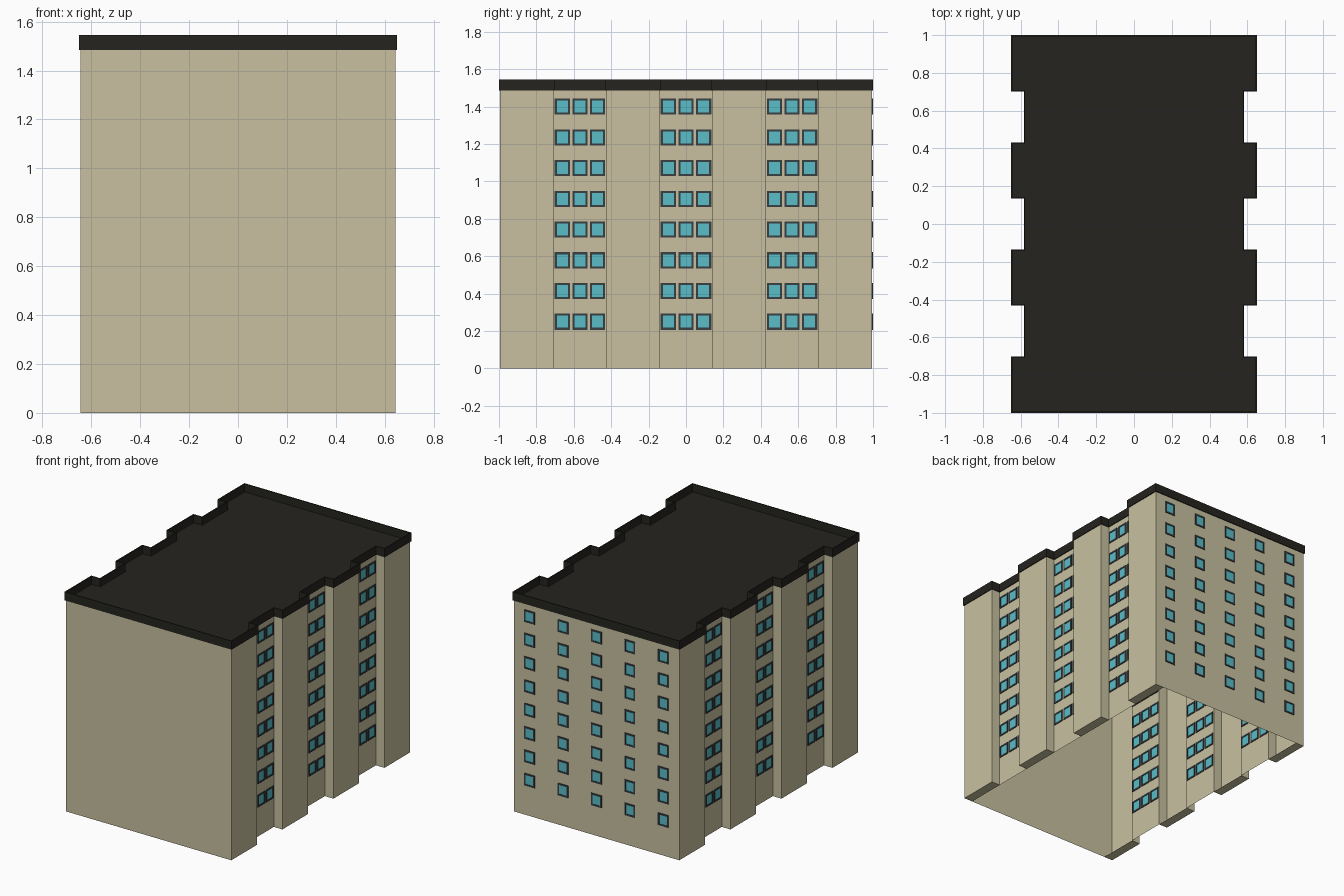
import bpy, bmesh
from mathutils import Matrix, Vector

if "Cube" in bpy.data.objects:
    bpy.data.objects.remove(bpy.data.objects["Cube"])

X, R, Y = 0.644, 0.577, 0.994          # pier face, recess face, end wall
CENTRES, HALF = (-0.567, 0.0, 0.567), 0.141   # recess bays along y
WALL_TOP, TOP = 1.485, 1.545
ROWS = [0.25 + i * 0.1643 for i in range(8)]


def material(name, rgb):
    m = bpy.data.materials.new(name)
    m.diffuse_color = (*rgb, 1)
    m.use_nodes = True
    m.node_tree.nodes["Principled BSDF"].inputs["Base Color"].default_value = m.diffuse_color
    return m


TAN = material("tan_wall", (0.58, 0.53, 0.35))
DARK = material("dark_roof", (0.018, 0.017, 0.013))
FRAME = material("window_frame", (0.04, 0.05, 0.055))
GLASS = material("blue_glass", (0.10, 0.51, 0.58))


def finish(bm, name, mat):
    me = bpy.data.meshes.new(name)
    bm.to_mesh(me)
    bm.free()
    me.materials.append(mat)
    ob = bpy.data.objects.new(name, me)
    bpy.context.collection.objects.link(ob)
    return ob


def outline(d):
    """Counter-clockwise plan with three recesses per long side, offset outward by d."""
    right = [(X + d, -Y - d)]
    for c in CENTRES:
        a, b = c - HALF + d, c + HALF - d
        right += [(X + d, a), (R + d, a), (R + d, b), (X + d, b)]
    right.append((X + d, Y + d))
    return right + [(-x, -y) for x, y in right]


def loop(bm, d, z):
    return [bm.verts.new((x, y, z)) for x, y in outline(d)]


def bridge(bm, a, b):
    n = len(a)
    for i in range(n):
        j = (i + 1) % n
        bm.faces.new((a[i], a[j], b[j], b[i]))


# Wall shell, open below except under the projecting piers
bm = bmesh.new()
bridge(bm, loop(bm, 0, 0), loop(bm, 0, WALL_TOP))
edges = [-Y] + [c + s * HALF for c in CENTRES for s in (-1, 1)] + [Y]
for y0, y1 in zip(edges[::2], edges[1::2]):
    for s in (-1, 1):
        pts = [(s * R, y0, 0), (s * R, y1, 0), (s * X, y1, 0), (s * X, y0, 0)]
        if s < 0:
            pts.reverse()
        bm.faces.new([bm.verts.new(p) for p in pts])
bmesh.ops.remove_doubles(bm, verts=bm.verts, dist=1e-5)
finish(bm, "walls", TAN)

# Flat roof
bm = bmesh.new()
bm.faces.new(loop(bm, 0, WALL_TOP + 0.003))
finish(bm, "roof", DARK)

# Thin parapet ring
bm = bmesh.new()
rings = [loop(bm, 0.006, WALL_TOP), loop(bm, 0.006, TOP),
         loop(bm, -0.001, TOP), loop(bm, -0.001, WALL_TOP)]
for i in range(4):
    bridge(bm, rings[i], rings[(i + 1) % 4])
finish(bm, "parapet", DARK)


# Windows: frame bars and a pane, both showing through the wall
def box(bm, place, centre, size):
    m = place @ Matrix.Translation(centre) @ Matrix.Diagonal((*size, 1))
    bmesh.ops.create_cube(bm, size=1, matrix=m)


W, H, T = 0.082, 0.086, 0.011
frames, panes = bmesh.new(), bmesh.new()


def window(pos, along_y):
    place = Matrix.Translation(pos)
    if along_y:
        place = place @ Matrix(((0, -1, 0, 0), (1, 0, 0, 0), (0, 0, 1, 0), (0, 0, 0, 1)))
    for s in (-1, 1):
        box(frames, place, Vector((s * (W - T) / 2, 0, 0)), (T, 0.01, H))
        box(frames, place, Vector((0, 0, s * (H - T) / 2)), (W - 2 * T, 0.01, T))
    box(panes, place, Vector((0, 0, 0)), (W - 2 * T, 0.004, H - 2 * T))


for z in ROWS:
    for s in (-1, 1):                       # recessed bays on both long sides
        for c in CENTRES:
            for k in (-1, 0, 1):
                window((s * R, c + k * 0.094, z), True)
    for k in range(-2, 3):                  # back wall
        window((k * 0.26, Y, z), False)
finish(frames, "window_frames", FRAME)
finish(panes, "window_panes", GLASS)
